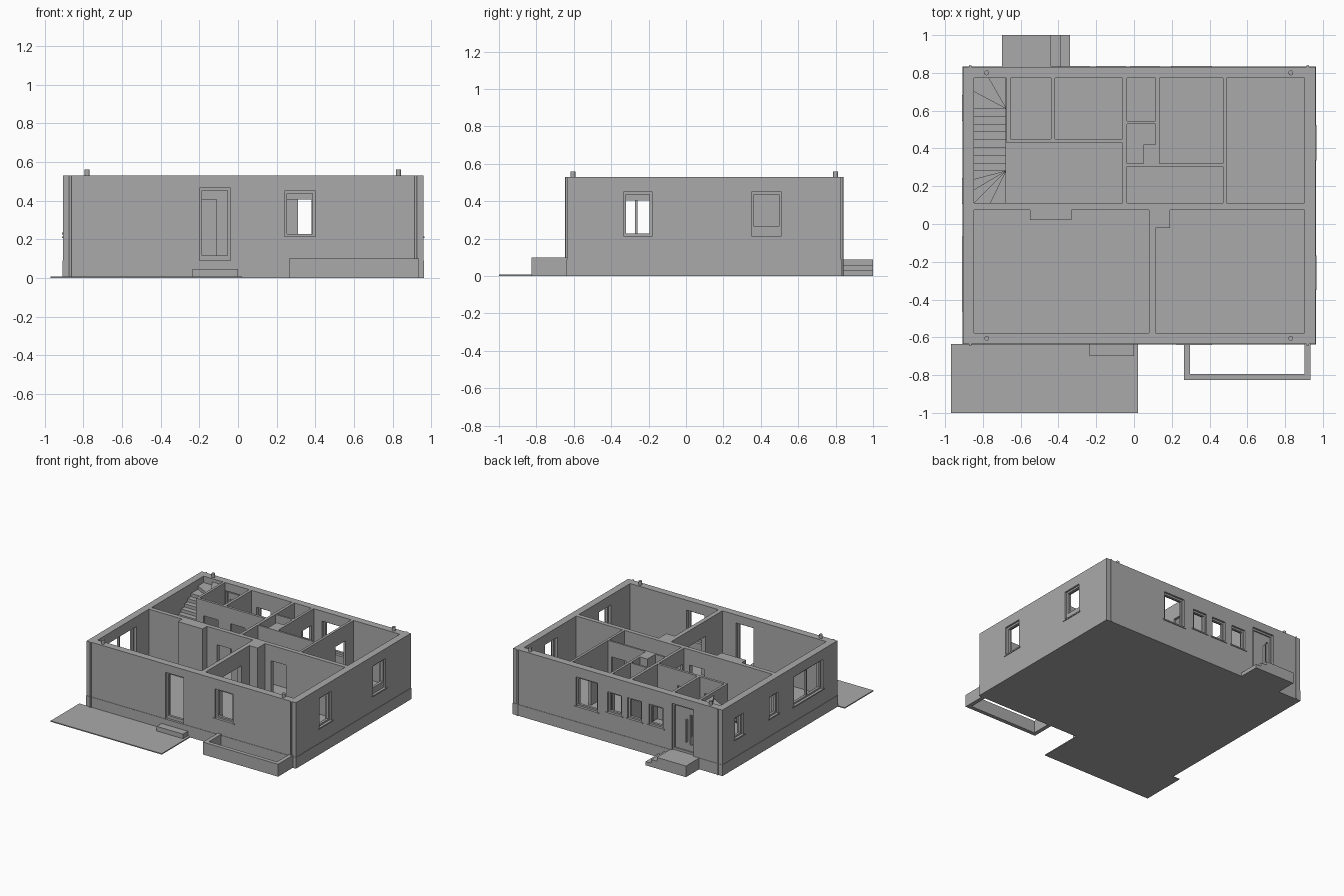
import bpy, bmesh, math

if "Cube" in bpy.data.objects:
    bpy.data.objects.remove(bpy.data.objects["Cube"])

GREY = (0.4, 0.4, 0.4, 1)
grey = bpy.data.materials.new("plain_grey")
grey.use_nodes = True
grey.diffuse_color = GREY
grey.node_tree.nodes["Principled BSDF"].inputs["Base Color"].default_value = GREY

TOP, FLOOR, HEAD = 0.53, 0.09, 0.405
LEFT, RIGHT, FRONT, BACK = -0.905, 0.96, -0.635, 0.83
T = 0.058
IN_L, IN_R, IN_F, IN_B = LEFT + T, RIGHT - T, FRONT + T, BACK - T


def finish(name, bm):
    bmesh.ops.recalc_face_normals(bm, faces=bm.faces)
    mesh = bpy.data.meshes.new(name)
    bm.to_mesh(mesh)
    bm.free()
    mesh.materials.append(grey)
    obj = bpy.data.objects.new(name, mesh)
    bpy.context.collection.objects.link(obj)
    return obj


def prism(name, outline, z0, z1):
    bm = bmesh.new()
    face = bm.faces.new([bm.verts.new((x, y, z0)) for x, y in outline])
    grown = bmesh.ops.extrude_face_region(bm, geom=[face], use_keep_orig=True)
    verts = [g for g in grown["geom"] if isinstance(g, bmesh.types.BMVert)]
    bmesh.ops.translate(bm, verts=verts, vec=(0, 0, z1 - z0))
    return finish(name, bm)


def box(name, x0, x1, y0, y1, z0, z1):
    return prism(name, [(x0, y0), (x1, y0), (x1, y1), (x0, y1)], z0, z1)


def cylinder(name, x, y, z0, z1, radius):
    ring = [math.tau * i / 16 for i in range(16)]
    obj = prism(name, [(x + radius * math.cos(a), y + radius * math.sin(a)) for a in ring], z0, z1)
    for poly in obj.data.polygons:
        poly.use_smooth = abs(poly.normal.z) < 0.5
    for edge in obj.data.edges:
        a, b = edge.vertices
        flat = obj.data.vertices[a].co.z == obj.data.vertices[b].co.z
        edge.use_edge_sharp = flat


def wall(name, axis, u0, u1, c0, c1, holes=(), z0=FLOOR, z1=TOP):
    """Upright panel running along an axis, from c0 to c1 thick, with rectangular holes."""
    us = sorted({u0, u1, *[u for h in holes for u in h[:2]]})
    zs = sorted({z0, z1, *[z for h in holes for z in h[2:]]})
    bm = bmesh.new()
    grid = {}

    def vert(u, z):
        if (u, z) not in grid:
            grid[u, z] = bm.verts.new((u, c0, z) if axis == "x" else (c0, u, z))
        return grid[u, z]

    for ua, ub in zip(us, us[1:]):
        for za, zb in zip(zs, zs[1:]):
            um, zm = (ua + ub) / 2, (za + zb) / 2
            if not any(h[0] < um < h[1] and h[2] < zm < h[3] for h in holes):
                bm.faces.new([vert(ua, za), vert(ub, za), vert(ub, zb), vert(ua, zb)])
    grown = bmesh.ops.extrude_face_region(bm, geom=bm.faces[:], use_keep_orig=True)
    verts = [g for g in grown["geom"] if isinstance(g, bmesh.types.BMVert)]
    d = c1 - c0
    bmesh.ops.translate(bm, verts=verts, vec=(0, d, 0) if axis == "x" else (d, 0, 0))
    return finish(name, bm)


def window(name, axis, outer, side, hole, panes=1, bottom=0.018, sill=True):
    """Frame ring set into an outer wall, with an outside sill; side is the outward sign."""
    u0, u1, z0, z1 = hole
    m = 0.014
    step = (u1 - u0 - m) / panes
    glass = [(u0 + m + i * step, u0 + (i + 1) * step, z0 + bottom, z1 - m) for i in range(panes)]
    wall(name + "_frame", axis, u0, u1, outer - side * 0.015, outer - side * 0.035, glass, z0, z1)
    if sill:
        e = 0.014
        wall(name + "_sill", axis, u0 - e, u1 + e, outer - side * 0.015, outer + side * 0.006,
             (), z0 - 0.005, z0 + 0.005)


# Base slab, terrace, steps and planter
p = 0.003
box("base_slab", LEFT - p, RIGHT + p, FRONT - p, BACK + p, 0, FLOOR)
box("terrace", -0.97, 0.02, -1, FRONT, 0, 0.008)
box("terrace_step", -0.235, 0, -0.7, FRONT, 0, 0.045)
for i, end in enumerate((-0.34, -0.39, -0.44)):
    box("entrance_step", -0.7, end, BACK, 1, i * 0.03, (i + 1) * 0.03)
r = 0.032
box("planter_front", 0.265, 0.935, -0.825, -0.825 + r, 0, 0.1)
for x in (0.265, 0.935 - r):
    box("planter_side", x, x + r, -0.825 + r, FRONT, 0, 0.1)

# Outer walls with their openings
front_door = (-0.2, -0.04, FLOOR, 0.465)
front_window = (0.24, 0.4, 0.21, 0.45)
back_door = (-0.65, -0.455, FLOOR, 0.465)
back_window = (0.21, 0.4, 0.21, 0.45)
small_back = [(x, x + 0.125, 0.235, HEAD) for x in (-0.375, -0.185, -0.005)]
right_windows = [(-0.335, -0.18, 0.21, 0.45), (0.35, 0.51, 0.21, 0.45)]
small_side = [(y, y + 0.11, 0.23, HEAD) for y in (0.12, 0.56)]
wide_window = (-0.45, -0.08, 0.21, 0.45)

wall("front_wall", "x", LEFT, RIGHT, FRONT, IN_F, [front_door, front_window])
wall("back_wall", "x", LEFT, RIGHT, IN_B, BACK, [back_door, back_window, *small_back])
wall("left_wall", "y", IN_F, IN_B, IN_R, RIGHT, right_windows)
wall("right_wall", "y", IN_F, IN_B, LEFT, IN_L, [wide_window, *small_side])

# Window and door frames
window("terrace_door", "x", FRONT, -1, front_door, bottom=0.025, sill=False)
window("front_window", "x", FRONT, -1, front_window)
window("back_window", "x", BACK, 1, back_window)
for hole in small_back:
    window("small_back_window", "x", BACK, 1, hole)
window("left_front_window", "y", RIGHT, 1, right_windows[0])
window("left_back_window", "y", RIGHT, 1, right_windows[1], bottom=0.055)
window("wide_window", "y", LEFT, -1, wide_window, panes=2)
for hole in small_side:
    window("small_side_window", "y", LEFT, -1, hole)

# Entrance door leaf with a tall slit and a bar handle
window("entrance_door", "x", BACK, 1, back_door, sill=False)
wall("entrance_door_leaf", "x", -0.636, -0.469, BACK - 0.045, BACK - 0.025,
     [(-0.62, -0.6, 0.16, 0.4)], FLOOR, 0.451)
box("entrance_handle", -0.58, -0.572, BACK - 0.025, BACK - 0.005, 0.18, 0.36)


def doorway(u0, u1):
    return (u0, u1, FLOOR, HEAD)


# Inner walls
MID0, MID1 = 0.075, 0.11
wall("middle_wall", "x", IN_L, IN_R, MID0, MID1, [doorway(-0.24, -0.11), doorway(0.24, 0.38)])
wall("front_divider", "y", IN_F, MID0, 0.08, 0.115, [doorway(-0.36, -0.12)])
wall("hall_wall", "x", -0.675, -0.06, 0.43, 0.45, [doorway(-0.61, -0.48), doorway(-0.37, -0.24)])
wall("stair_wall", "y", 0.45, IN_B, -0.675, -0.655)
wall("lobby_divider", "y", 0.45, IN_B, -0.44, -0.418)
wall("hall_end_wall", "y", MID1, IN_B, -0.06, -0.037, [doorway(0.13, 0.25)])
wall("passage_wall", "x", -0.037, 0.47, 0.305, 0.32, [doorway(-0.03, 0.045), doorway(0.31, 0.44)])
wall("bath_divider", "x", -0.037, 0.115, 0.53, 0.545)
wall("bath_wall", "y", 0.32, IN_B, 0.115, 0.135, [doorway(0.62, 0.74)])
wall("back_room_divider", "y", MID1, IN_B, 0.47, 0.49, [doorway(0.54, 0.67)])
box("chimney_breast", -0.55, -0.33, 0.02, MID0, FLOOR, TOP)
box("corner_pier", 0.115, 0.19, -0.02, MID0, FLOOR, TOP)
box("bath_shaft", 0.05, 0.115, 0.32, 0.42, FLOOR, TOP)

# Winding stair: lower fan, straight flight, upper fan
IN, LOW, HIGH = -0.677, 0.28, 0.61
fan = [(IN, MID1), (-0.76, MID1), (IN_L, MID1), (IN_L, 0.18), (IN_L, 0.235), (IN_L, LOW)]
treads = [[(IN, LOW), a, b] for a, b in zip(fan, fan[1:])]
go = (HIGH - LOW) / 8
for i in range(8):
    y = LOW + i * go
    treads.append([(IN, y), (IN_L, y), (IN_L, y + go), (IN, y + go)])
pivot, upper = (IN, HIGH), (-0.77, IN_B)
treads.append([pivot, (IN_L, HIGH), (IN_L, 0.7)])
treads.append([pivot, (IN_L, 0.7), (IN_L, IN_B), upper])
treads.append([pivot, upper, (IN, IN_B)])
rise = (TOP - FLOOR) / (len(treads) + 1)
for i, outline in enumerate(treads):
    top = FLOOR + (i + 1) * rise
    prism("stair_tread", outline, max(FLOOR, top - 3 * rise), top)

# Corner pegs on the wall tops and downpipes at the corners
for x in (-0.78, 0.83):
    for y in (-0.605, 0.8):
        cylinder("wall_peg", x, y, TOP, 0.56, 0.013)
for x in (-0.867, 0.92):
    for y in (FRONT - 0.004, BACK + 0.004):
        cylinder("downpipe", x, y, 0, TOP, 0.007)
